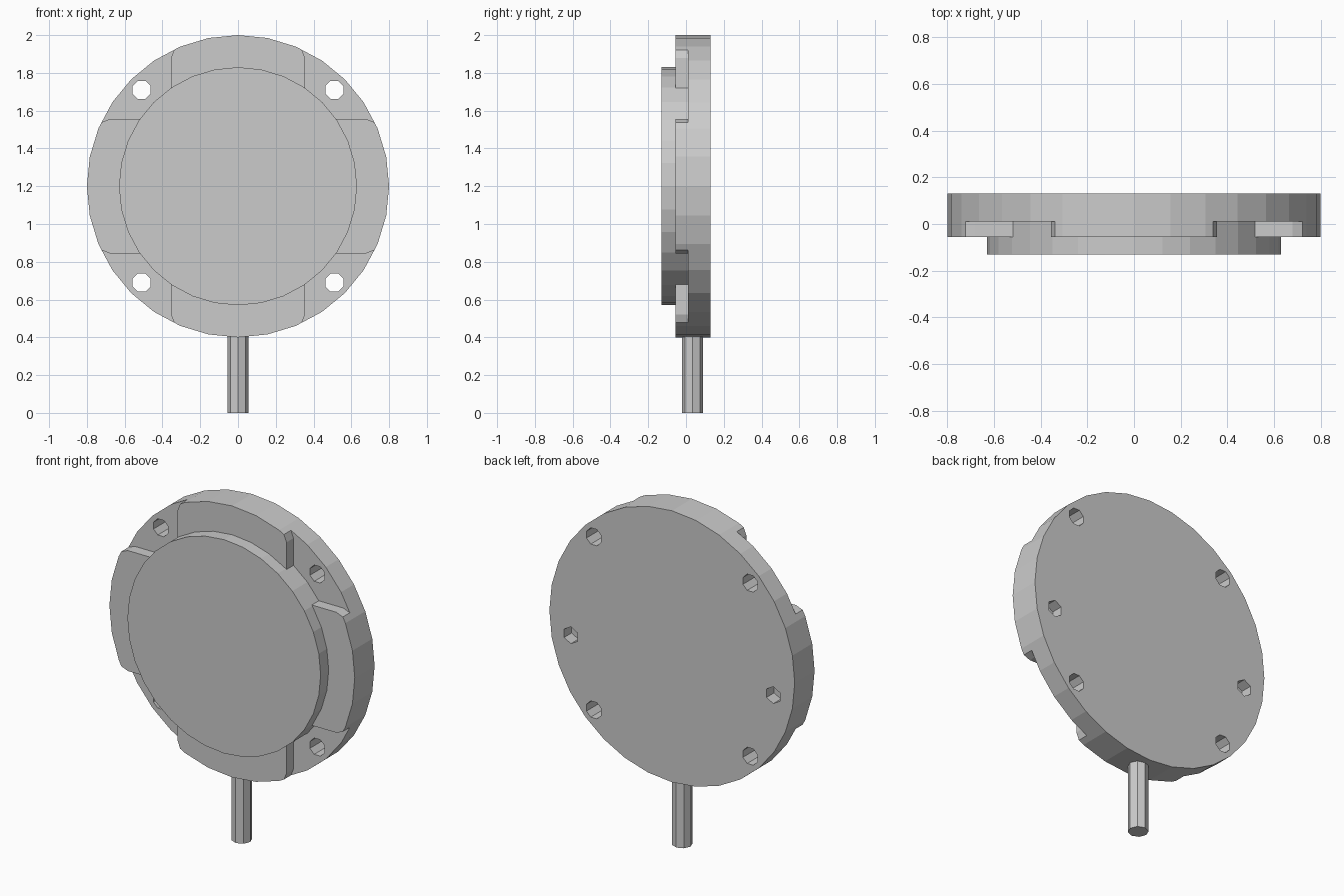
import bpy, bmesh, math

if "Cube" in bpy.data.objects:
    bpy.data.objects.remove(bpy.data.objects["Cube"])

CZ = 1.2  # height of the disc axis


def prism(name, pts, y0, y1):
    """Extrude an (x, z) outline from y0 to y1."""
    bm = bmesh.new()
    face = bm.faces.new([bm.verts.new((x, y0, z)) for x, z in pts])
    ext = bmesh.ops.extrude_face_region(bm, geom=[face])
    for v in ext["geom"]:
        if isinstance(v, bmesh.types.BMVert):
            v.co.y = y1
    bmesh.ops.recalc_face_normals(bm, faces=bm.faces)
    me = bpy.data.meshes.new(name)
    bm.to_mesh(me)
    bm.free()
    ob = bpy.data.objects.new(name, me)
    bpy.context.collection.objects.link(ob)
    return ob


def ring(cx, cz, r, n, phase=0.0):
    return [(cx + r * math.cos(phase + 2 * math.pi * i / n),
             cz + r * math.sin(phase + 2 * math.pi * i / n)) for i in range(n)]


def boolean(target, other, op):
    """Apply a boolean and remove the helper."""
    m = target.modifiers.new("bool", "BOOLEAN")
    m.operation, m.solver, m.object = op, "EXACT", other
    bpy.context.view_layer.objects.active = target
    bpy.ops.object.modifier_apply(modifier=m.name)
    bpy.data.objects.remove(other)


# Flange disc
body = prism("disc_body", ring(0, CZ, 0.8, 32), -0.055, 0.13)

# Four corner pockets in the front of the flange, flared at the rim
corner = [(0.355, 0.355), (0.68, 0.355), (0.73, 0.335), (0.95, 0.335),
          (0.95, 0.95), (0.335, 0.95), (0.335, 0.73), (0.355, 0.68)]
for sx in (1, -1):
    for sz in (1, -1):
        pts = [(sx * x, CZ + sz * z) for x, z in corner]
        boolean(body, prism("pocket_cutter", pts, -0.3, 0.01), "DIFFERENCE")

# Raised front boss
boolean(body, prism("boss", ring(0, CZ, 0.63, 32), -0.13, 0.05), "UNION")

# Through bolt holes in the pockets, blind hex holes in the back
for sx in (1, -1):
    for sz in (1, -1):
        hole = ring(sx * 0.51, CZ + sz * 0.51, 0.052, 8, math.pi / 8)
        boolean(body, prism("bolt_cutter", hole, -0.3, 0.3), "DIFFERENCE")
    hexa = ring(sx * 0.66, CZ - 0.11, 0.05, 6, math.pi / 6)
    boolean(body, prism("hex_cutter", hexa, 0.06, 0.3), "DIFFERENCE")

# Cable stem at the bottom
bpy.ops.mesh.primitive_cylinder_add(vertices=8, radius=0.056, depth=0.42,
                                    location=(0, 0.035, 0.21))
bpy.context.object.name = "stem"
